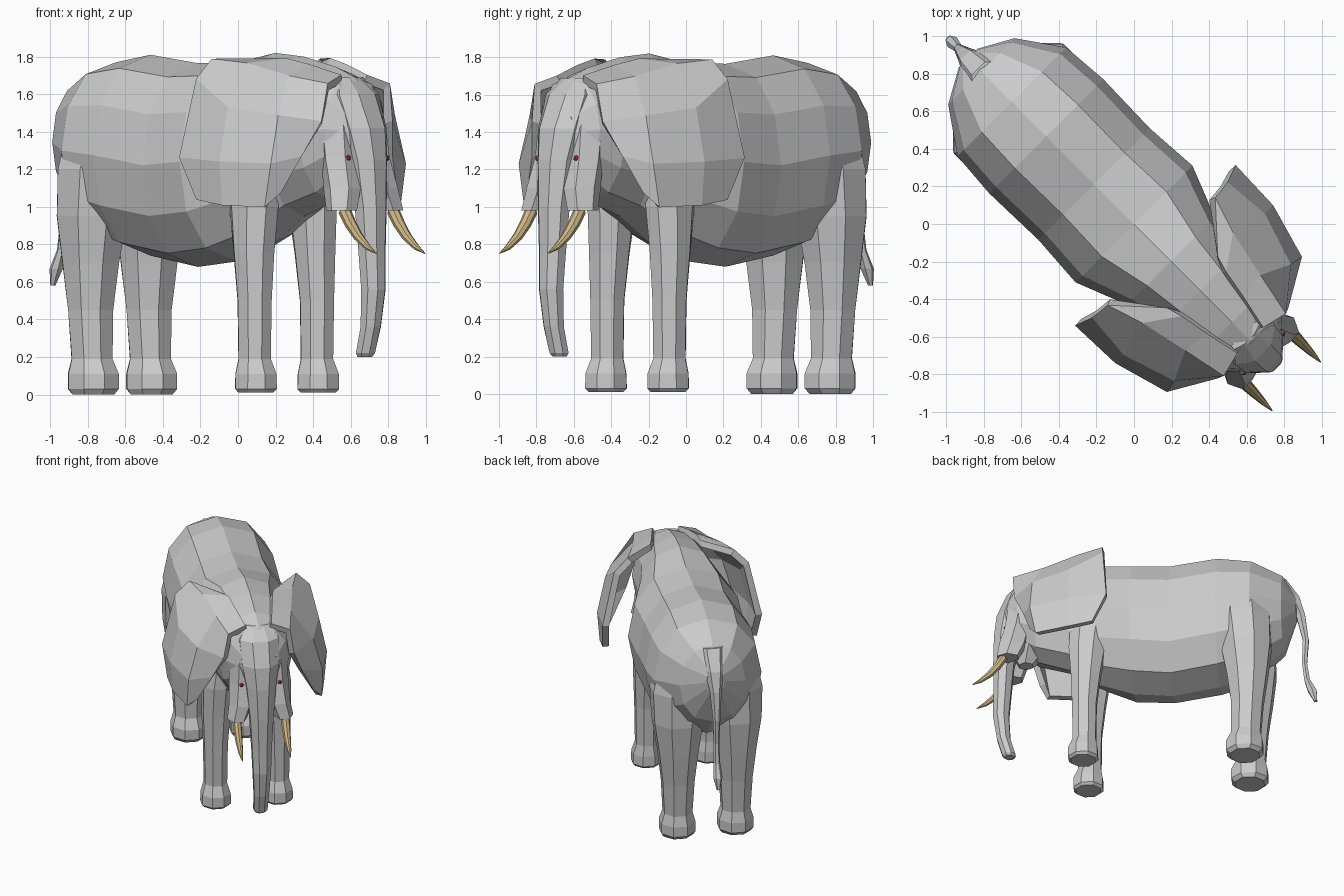
import bpy, bmesh
from math import sin, cos, pi, radians
from mathutils import Vector

# Local frame: x = forward, y = animal's left; every part is then turned 45 degrees
TURN = radians(-45)


def finish(name, bm, mirror=False, color=None):
    bmesh.ops.recalc_face_normals(bm, faces=bm.faces)
    me = bpy.data.meshes.new(name)
    bm.to_mesh(me)
    bm.free()
    ob = bpy.data.objects.new(name, me)
    bpy.context.collection.objects.link(ob)
    ob.rotation_euler.z = TURN
    if mirror:
        m = ob.modifiers.new("mirror", 'MIRROR')
        m.use_axis = (False, True, False)
    if color:
        mat = bpy.data.materials.new(name + "_color")
        mat.diffuse_color = color
        me.materials.append(mat)
    return ob


def loft(name, rings, **kw):
    """Skin a list of equal-length point rings and cap both ends."""
    bm = bmesh.new()
    vs = [[bm.verts.new(p) for p in r] for r in rings]
    n = len(vs[0])
    for a, b in zip(vs, vs[1:]):
        for i in range(n):
            j = (i + 1) % n
            bm.faces.new((a[i], a[j], b[j], b[i]))
    bm.faces.new(vs[0])
    bm.faces.new(vs[-1])
    return finish(name, bm, **kw)


def upright(u, v, z, ru, rv, n=8):
    """Horizontal ring."""
    return [(u + ru * cos(2 * pi * (i + .5) / n), v + rv * sin(2 * pi * (i + .5) / n), z)
            for i in range(n)]


def section(u, lo, hi, w, n=12):
    """Vertical ring across the body."""
    pts = []
    for i in range(n):
        a = 2 * pi * i / n
        s, c = sin(a), cos(a)
        y = w * abs(s) ** .85 * (1 if s >= 0 else -1)
        pts.append((u, y, (lo + hi) / 2 + (hi - lo) / 2 * c))
    return pts


# Body, neck and head
loft("body_and_head", [section(*s) for s in [
    (-1.25, 1.30, 1.50, .07), (-1.15, 1.03, 1.66, .25), (-.92, .83, 1.77, .41),
    (-.66, .74, 1.81, .43), (-.30, .68, 1.765, .42), (0, .71, 1.77, .44),
    (.28, .81, 1.82, .33), (.50, .95, 1.80, .28), (.74, 1.03, 1.745, .28),
    (.88, 1.14, 1.69, .23), (.98, 1.25, 1.55, .13)]])

# Legs with flared feet
loft("hind_leg", [upright(*r) for r in [
    (-.87, .22, 0, .12, .12), (-.87, .22, .03, .15, .14), (-.87, .22, .11, .15, .14),
    (-.88, .22, .19, .12, .115), (-.89, .22, .45, .13, .13), (-.89, .22, .70, .165, .16),
    (-.88, .22, .95, .205, .20), (-.86, .21, 1.2, .22, .22), (-.84, .16, 1.5, .2, .2)]],
    mirror=True)
loft("front_leg", [upright(*r) for r in [
    (.37, .235, .01, .10, .10), (.37, .235, .03, .122, .118), (.37, .235, .11, .12, .115),
    (.36, .235, .19, .095, .09), (.36, .235, .50, .10, .095), (.35, .23, .75, .12, .11),
    (.34, .22, 1.0, .15, .12), (.32, .18, 1.25, .16, .13)]], mirror=True)

# Trunk
loft("trunk", [upright(*r) for r in [
    (.84, 0, 1.69, .03, .10), (.87, 0, 1.60, .11, .16), (.93, 0, 1.42, .13, .15),
    (.97, 0, 1.25, .11, .12), (1.0, 0, 1.0, .085, .095), (1.01, 0, .75, .072, .08),
    (1.02, 0, .56, .066, .072), (1.0, 0, .36, .055, .06), (.96, 0, .22, .055, .055),
    (.955, 0, .20, .04, .042)]])

# Cheeks that hold the tusks, and the lower jaw
loft("cheek", [upright(*r, n=6) for r in [
    (.82, .08, 1.58, .08, .10), (.86, .10, 1.42, .11, .12), (.885, .11, 1.26, .105, .115),
    (.925, .14, 1.10, .11, .09), (.955, .175, .98, .09, .075)]], mirror=True)
loft("lower_jaw", [upright(*r, n=6) for r in [
    (.76, 0, 1.25, .16, .19), (.80, 0, 1.10, .14, .14), (.83, 0, 1.0, .06, .06)]])

# Tusks
tusk = [(.985, .98, .034), (1.03, .91, .032), (1.09, .84, .026), (1.16, .785, .017), (1.225, .752, .003)]
rings = []
for i, (u, z, r) in enumerate(tusk):
    a, b = tusk[max(i - 1, 0)], tusk[min(i + 1, 4)]
    t = Vector((b[0] - a[0], 0, b[1] - a[1])).normalized()
    side, up = Vector((0, 1, 0)), t.cross(Vector((0, 1, 0)))
    rings.append([Vector((u, .183, z)) + r * (cos(k * pi / 4) * side + sin(k * pi / 4) * up)
                  for k in range(8)])
loft("tusk", rings, mirror=True, color=(.62, .48, .24, 1))

# Eyes
bm = bmesh.new()
bmesh.ops.create_icosphere(bm, subdivisions=1, radius=.018)
bmesh.ops.translate(bm, verts=bm.verts, vec=(.972, .145, 1.26))
finish("eye", bm, mirror=True, color=(.5, .03, .06, 1))

# Ears: rows from the crown down over the side, each from the face to the back edge
rows = [[(.87, .09, 1.68), (.68, .13, 1.735), (.52, .16, 1.77), (.44, .19, 1.75)],
        [(.90, .22, 1.64), (.66, .27, 1.68), (.40, .33, 1.745), (.20, .39, 1.77)],
        [(.88, .25, 1.45), (.73, .42, 1.48), (.45, .51, 1.52), (.19, .49, 1.67)],
        [(.80, .33, 1.27), (.74, .49, 1.23), (.45, .57, 1.24), (.16, .58, 1.26)],
        [(.74, .43, 1.08), (.70, .49, 1.0), (.45, .55, 1.01), (.27, .56, 1.04)]]
bm = bmesh.new()
g = [[bm.verts.new(p) for p in r] for r in rows]
for a, b in zip(g, g[1:]):
    for i in range(3):
        bm.faces.new((a[i], a[i + 1], b[i + 1], b[i]))
ear = finish("ear", bm, mirror=True)
solid = ear.modifiers.new("thickness", 'SOLIDIFY')
solid.thickness = .05
solid.offset = 0 
ear.modifiers.move(1, 0)

# Tail, growing out of the rump
loft("tail", [upright(*r, n=6) for r in [
    (-1.12, 0, 1.64, .06, .10), (-1.22, 0, 1.49, .06, .075), (-1.28, 0, 1.34, .04, .045),
    (-1.32, 0, 1.12, .026, .028), (-1.31, 0, .92, .022, .022), (-1.33, 0, .77, .025, .025),
    (-1.37, 0, .67, .038, .035), (-1.395, 0, .58, .014, .014)]])
